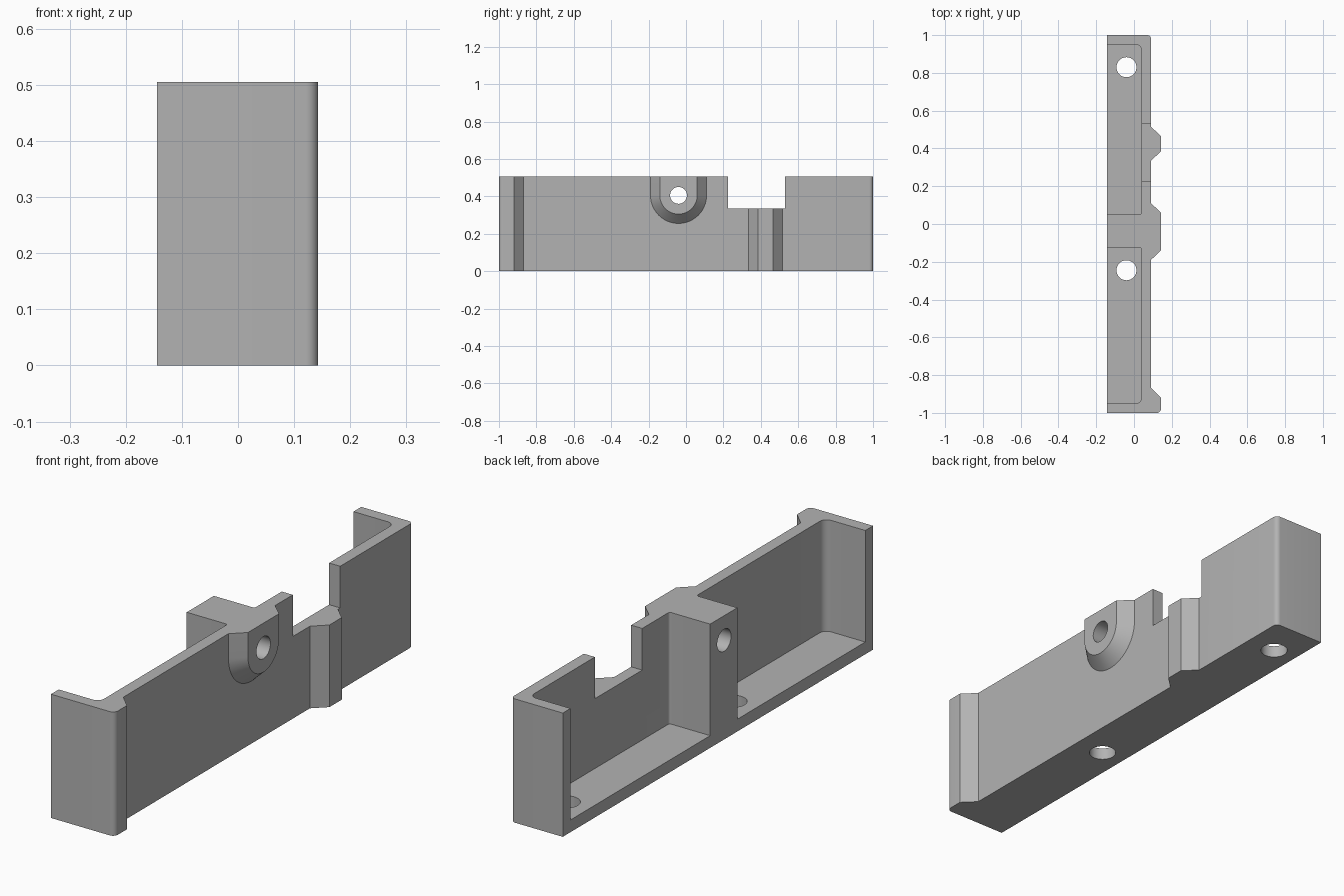
import bpy, bmesh
from math import cos, sin, pi, radians
from mathutils import Vector

old = bpy.data.objects.get("Cube")
if old:
    bpy.data.objects.remove(old, do_unlink=True)

grey = bpy.data.materials.new("plain grey")
grey.use_nodes = True
colour = (0.45, 0.45, 0.45, 1)
grey.diffuse_color = colour
grey.node_tree.nodes["Principled BSDF"].inputs["Base Color"].default_value = colour

HEIGHT = 0.505
BACK, WALL_IN, WALL_OUT, RIB = -0.144, 0.04, 0.09, 0.143
BOSS_Y, BOSS_Z = -0.04, 0.405


def loft(name, rings):
    """Closed solid through matching rings of 3D points."""
    bm = bmesh.new()
    loops = [[bm.verts.new(p) for p in ring] for ring in rings]
    n = len(loops[0])
    for a, b in zip(loops, loops[1:]):
        for i in range(n):
            j = (i + 1) % n
            bm.faces.new((a[i], a[j], b[j], b[i]))
    bm.faces.new(loops[0])
    bm.faces.new(loops[-1])
    bmesh.ops.recalc_face_normals(bm, faces=bm.faces)
    mesh = bpy.data.meshes.new(name)
    bm.to_mesh(mesh)
    bm.free()
    mesh.materials.append(grey)
    obj = bpy.data.objects.new(name, mesh)
    bpy.context.collection.objects.link(obj)
    return obj


def rounded(points, steps=6):
    """Outline from (x, y) or (x, y, radius) for right-angled corners."""
    out = []
    for i, p in enumerate(points):
        here = Vector(p[:2])
        if len(p) == 2:
            out.append(here)
            continue
        u = (Vector(points[i - 1][:2]) - here).normalized()
        v = (Vector(points[(i + 1) % len(points)][:2]) - here).normalized()
        for k in range(steps + 1):
            t = k / steps * pi / 2
            out.append(here + p[2] * (u * (1 - sin(t)) + v * (1 - cos(t))))
    return out


def upright(name, points, z0, z1):
    outline = rounded(points)
    return loft(name, [[(p.x, p.y, z) for p in outline] for z in (z0, z1)])


def circle(r, n=48):
    return [(r * cos(2 * pi * i / n), r * sin(2 * pi * i / n)) for i in range(n)]


def boss_ring(x, r, n=32):
    """U-shaped section, open end at the top of the wall."""
    arc = [(x, BOSS_Y - r * cos(pi * i / n), BOSS_Z - r * sin(pi * i / n))
           for i in range(n + 1)]
    return [(x, BOSS_Y - r, HEIGHT)] + arc + [(x, BOSS_Y + r, HEIGHT)]


def combine(target, tool, operation):
    mod = target.modifiers.new(operation, "BOOLEAN")
    mod.operation, mod.solver, mod.object = operation, "EXACT", tool
    bpy.context.view_layer.objects.active = target
    bpy.ops.object.modifier_apply(modifier=mod.name)
    bpy.data.objects.remove(tool, do_unlink=True)


# Body with the raised, rounded front lip
housing = upright("housing", [
    (BACK, -1), (RIB, -1, 0.022), (RIB, -0.92), (WALL_OUT, -0.868),
    (WALL_OUT, 1, 0.02), (BACK, 1)], 0, HEIGHT)

# Two open pockets either side of the central block
for start, end, r_start, r_end in ((-0.95, -0.125, 0.03, 0.01), (0.05, 0.95, 0.01, 0.03)):
    combine(housing, upright("pocket", [
        (-0.3, start), (WALL_IN, start, r_start), (WALL_IN, end, r_end), (-0.3, end)],
        0.05, 0.7), "DIFFERENCE")

# Vertical rib, then the notch above it
combine(housing, upright("rib", [
    (0.065, 0.335), (WALL_OUT, 0.335), (RIB, 0.385), (RIB, 0.465),
    (WALL_OUT, 0.515), (0.065, 0.515)], 0, 0.335), "UNION")
combine(housing, upright("notch", [
    (0, 0.225), (0.3, 0.225), (0.3, 0.53), (0, 0.53)], 0.335, 0.7), "DIFFERENCE")

# Bevelled boss and its cross hole
combine(housing, loft("boss", [
    boss_ring(0.065, 0.15), boss_ring(WALL_OUT, 0.15), boss_ring(RIB, 0.1)]), "UNION")
combine(housing, loft("cross_hole", [
    [(x, BOSS_Y + a, BOSS_Z + b) for a, b in circle(0.045)] for x in (-0.3, 0.3)]),
    "DIFFERENCE")

# Screw holes through the floor
for y in (-0.245, 0.83):
    combine(housing, loft("screw_hole", [
        [(-0.04 + a, y + b, z) for a, b in circle(0.053)] for z in (-0.1, 0.2)]),
        "DIFFERENCE")

housing.select_set(True)
bpy.context.view_layer.objects.active = housing
bpy.ops.object.shade_smooth_by_angle(angle=radians(30))
